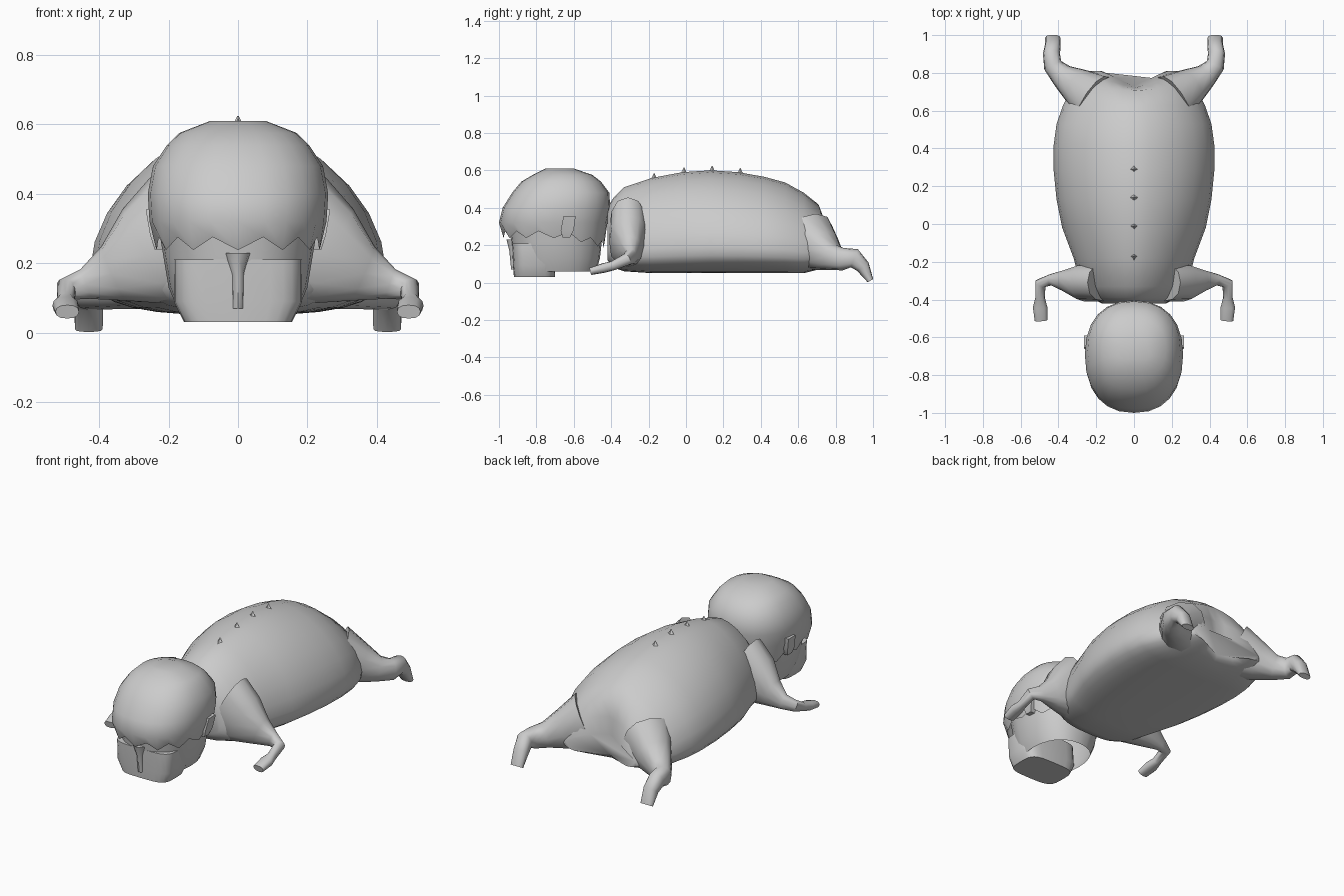
import bpy
import math
from mathutils import Vector

cube = bpy.data.objects.get("Cube")
if cube:
    bpy.data.objects.remove(cube)

grey = bpy.data.materials.new("plain_grey")
grey.use_nodes = True
COLOUR = (0.6, 0.6, 0.6, 1)
grey.diffuse_color = COLOUR
grey.node_tree.nodes["Principled BSDF"].inputs["Base Color"].default_value = COLOUR


def power(v, p):
    return math.copysign(abs(v) ** (2 / p), v)


def loft(name, rings, cap_first=True, cap_last=True, mirror=False, angle=50):
    """Skin a list of equal-sized point rings."""
    n = len(rings[0])
    verts = [p for ring in rings for p in ring]
    faces = [(r * n + i, r * n + (i + 1) % n, (r + 1) * n + (i + 1) % n, (r + 1) * n + i)
             for r in range(len(rings) - 1) for i in range(n)]
    if cap_first:
        faces.append(tuple(reversed(range(n))))
    if cap_last:
        faces.append(tuple(range(len(verts) - n, len(verts))))
    mesh = bpy.data.meshes.new(name)
    mesh.from_pydata(verts, [], faces)
    mesh.materials.append(grey)
    obj = bpy.data.objects.new(name, mesh)
    bpy.context.collection.objects.link(obj)
    bpy.ops.object.select_all(action="DESELECT")
    obj.select_set(True)
    bpy.context.view_layer.objects.active = obj
    bpy.ops.object.mode_set(mode="EDIT")
    bpy.ops.mesh.select_all(action="SELECT")
    bpy.ops.mesh.normals_make_consistent(inside=False)
    bpy.ops.object.mode_set(mode="OBJECT")
    bpy.ops.object.shade_smooth_by_angle(angle=math.radians(angle))
    if mirror:
        obj.modifiers.new("mirror", "MIRROR").use_mirror_merge = False
    return obj


def flat_ring(z, front, back, half, p=2.3, n=24):
    """Horizontal rounded ring."""
    mid, depth = (front + back) / 2, (back - front) / 2
    turns = [2 * math.pi * i / n for i in range(n)]
    return [Vector((half * power(math.cos(a), p), mid + depth * power(math.sin(a), p), z))
            for a in turns]


def tube(name, stations, n=12):
    """Limb along a path: centre, side radius, upper radius."""
    centres = [Vector(s[0]) for s in stations]
    rings = []
    for k, (_, side_r, up_r) in enumerate(stations):
        tangent = (centres[min(k + 1, len(centres) - 1)] - centres[max(k - 1, 0)]).normalized()
        side = tangent.cross(Vector((0, 0, 1))).normalized()
        up = side.cross(tangent)
        turns = [2 * math.pi * i / n for i in range(n)]
        rings.append([centres[k] + side * side_r * power(math.cos(a), 2.4)
                      + up * up_r * power(math.sin(a), 2.4) for a in turns])
    return loft(name, rings, mirror=True)


# Body: y, top, bottom, half width
BODY = [
    (-0.42, 0.40, 0.12, 0.17), (-0.39, 0.45, 0.08, 0.23), (-0.33, 0.51, 0.06, 0.28),
    (-0.18, 0.56, 0.05, 0.32), (-0.02, 0.59, 0.05, 0.38), (0.13, 0.60, 0.05, 0.41),
    (0.28, 0.59, 0.05, 0.425), (0.42, 0.565, 0.05, 0.425), (0.53, 0.535, 0.05, 0.41),
    (0.63, 0.48, 0.05, 0.375), (0.72, 0.42, 0.07, 0.33), (0.77, 0.32, 0.08, 0.29),
    (0.81, 0.22, 0.10, 0.24),
]
body_rings = []
for y, top, bottom, half in BODY:
    mid = bottom + 0.26 * (top - bottom)
    ring = []
    for i in range(28):
        a = 2 * math.pi * i / 28
        upper = math.sin(a) > 0
        p = 1.75 if upper else 2.8
        x = half * power(math.cos(a), p)
        z = mid + ((top - mid) if upper else (mid - bottom)) * power(math.sin(a), p)
        # Notch between the haunches
        notch = 0.08 * max(0, 1 - abs(x) / 0.17) * max(0, (y - 0.7) / 0.11)
        ring.append((x, y - notch, z))
    body_rings.append(ring)
loft("body", body_rings)

# Small spikes along the spine
for y, z in ((-0.17, 0.56), (-0.01, 0.59), (0.14, 0.60), (0.29, 0.588)):
    base = [(0.1, y, z - 0.055), (0, y + 0.035, z - 0.012),
            (-0.1, y, z - 0.055), (0, y - 0.04, z - 0.012)]
    middle = [(0.014, y, z), (0, y + 0.012, z), (-0.014, y, z), (0, y - 0.014, z)]
    tip = [(0.002, y, z + 0.024), (0, y + 0.002, z + 0.024),
           (-0.002, y, z + 0.024), (0, y - 0.002, z + 0.024)]
    loft("spine_spike", [base, middle, tip])

# Limbs
tube("arm", [
    ((0.15, -0.31, 0.28), 0.10, 0.20), ((0.26, -0.31, 0.22), 0.10, 0.155),
    ((0.36, -0.30, 0.17), 0.06, 0.085), ((0.44, -0.295, 0.14), 0.03, 0.045),
    ((0.495, -0.315, 0.125), 0.03, 0.033), ((0.497, -0.39, 0.09), 0.025, 0.025),
    ((0.497, -0.44, 0.078), 0.038, 0.026), ((0.492, -0.51, 0.06), 0.034, 0.02)])
tube("leg", [
    ((0.2, 0.66, 0.22), 0.14, 0.16), ((0.30, 0.73, 0.17), 0.10, 0.11),
    ((0.38, 0.785, 0.135), 0.065, 0.07), ((0.43, 0.84, 0.125), 0.05, 0.06),
    ((0.437, 0.90, 0.13), 0.045, 0.052), ((0.43, 0.945, 0.085), 0.042, 0.038),
    ((0.43, 0.986, 0.01), 0.04, 0.017)])

# Cap over the skull, with a jagged lower edge
skull = [flat_ring(*row) for row in (
    (0.61, -0.75, -0.60, 0.08), (0.575, -0.82, -0.50, 0.17), (0.54, -0.88, -0.455, 0.205),
    (0.48, -0.93, -0.41, 0.245), (0.40, -0.98, -0.405, 0.26), (0.32, -1.0, -0.42, 0.255),
    (0.25, -0.975, -0.44, 0.235))]
for i, point in enumerate(skull[-1]):
    point.z += (0.025 if i % 2 else -0.012) - 0.05 * max(0, (point.y + 0.65) / 0.2)
loft("skull_cap", skull, cap_last=False)

# Face, open underneath at the neck
loft("face", [flat_ring(*row) for row in (
    (0.34, -0.95, -0.44, 0.235), (0.22, -0.935, -0.45, 0.215),
    (0.13, -0.92, -0.46, 0.20), (0.06, -0.90, -0.48, 0.17))],
    cap_first=False, cap_last=False)
loft("muzzle", [flat_ring(*row, p=4) for row in (
    (0.21, -0.93, -0.71, 0.185), (0.09, -0.925, -0.70, 0.185), (0.03, -0.92, -0.70, 0.155))])
loft("nose", [flat_ring(*row, n=8) for row in (
    (0.23, -0.96, -0.88, 0.04), (0.17, -0.945, -0.88, 0.02), (0.07, -0.935, -0.88, 0.018))])

# Ears
loft("ear", [[Vector((x + c, y, z)) for c, y in ((-0.03, a), (0.008, a), (0.008, b), (-0.03, b))]
             for x, a, b, z in ((0.232, -0.66, -0.62, 0.24), (0.245, -0.67, -0.60, 0.28),
                                (0.258, -0.655, -0.59, 0.355))], mirror=True)
